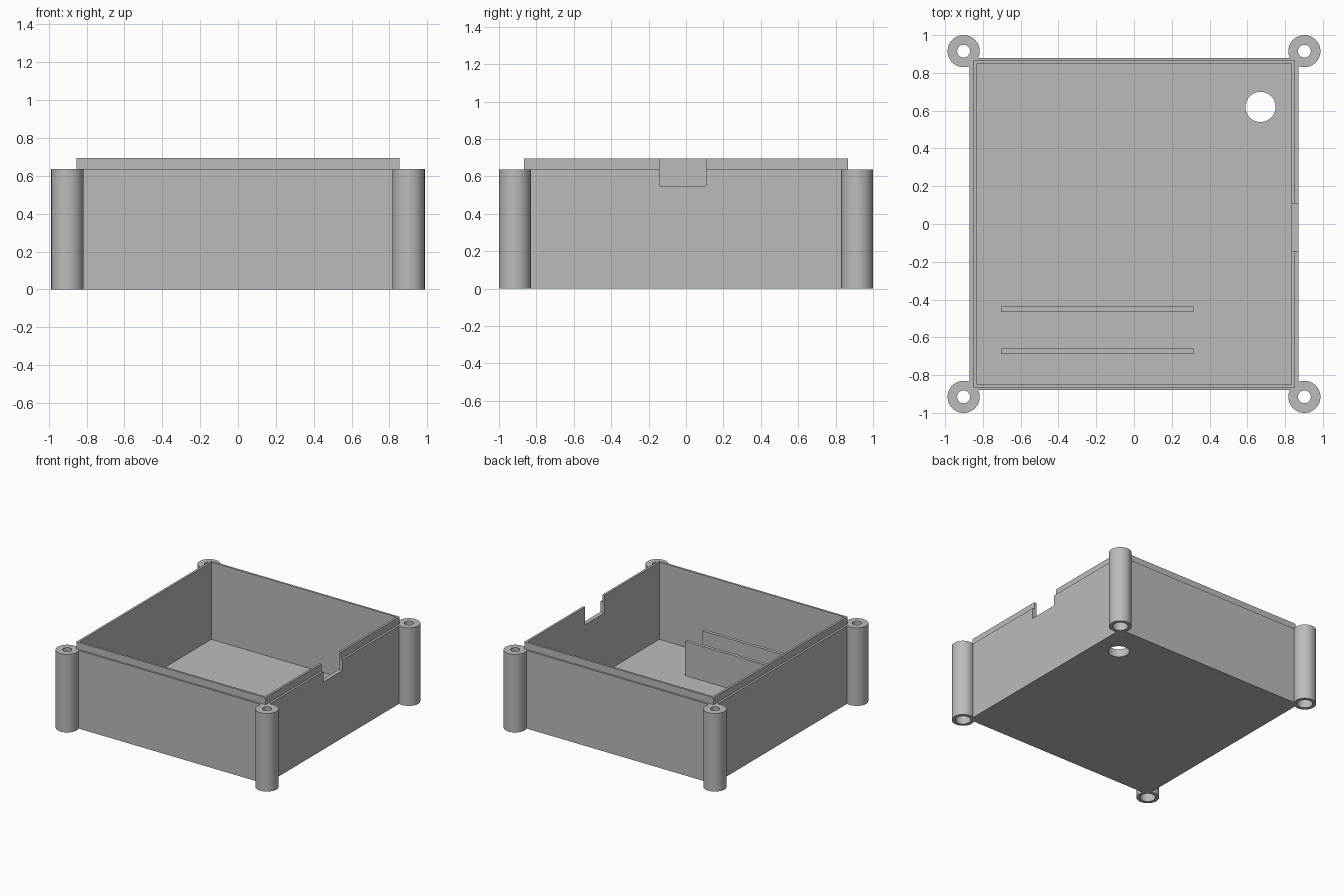
import bpy
import bmesh
from math import cos, sin, tau, radians

cube = bpy.data.objects.get("Cube")
if cube:
    bpy.data.objects.remove(cube, do_unlink=True)

grey = bpy.data.materials.new("plain grey")
grey.use_nodes = True
colour = (0.5, 0.5, 0.5, 1)
grey.diffuse_color = colour
grey.node_tree.nodes["Principled BSDF"].inputs["Base Color"].default_value = colour

WALL_TOP, LIP_TOP, FLOOR = 0.637, 0.695, 0.065
POST_X, POST_Y, POST_R = 0.902, 0.915, 0.085
BORE_R, SCREW_R, BORE_TOP = 0.058, 0.034, 0.57
corners = [(x, y) for x in (-POST_X, POST_X) for y in (-POST_Y, POST_Y)]


def finish(name, bm):
    bmesh.ops.recalc_face_normals(bm, faces=bm.faces)
    mesh = bpy.data.meshes.new(name)
    bm.to_mesh(mesh)
    bm.free()
    mesh.materials.append(grey)
    obj = bpy.data.objects.new(name, mesh)
    bpy.context.collection.objects.link(obj)
    return obj


def box(name, x0, x1, y0, y1, z0, z1):
    bm = bmesh.new()
    bmesh.ops.create_cube(bm, size=1)
    for v in bm.verts:
        v.co.x = x1 if v.co.x > 0 else x0
        v.co.y = y1 if v.co.y > 0 else y0
        v.co.z = z1 if v.co.z > 0 else z0
    return finish(name, bm)


def lathe(name, x, y, profile, sides=64):
    """Ring-shaped solid from a closed (radius, height) profile."""
    bm = bmesh.new()
    rings = [[bm.verts.new((x + r * cos(tau * i / sides), y + r * sin(tau * i / sides), z))
              for i in range(sides)] for r, z in profile]
    for a, b in zip(rings, rings[1:] + rings[:1]):
        for i in range(sides):
            j = (i + 1) % sides
            bm.faces.new((a[i], a[j], b[j], b[i]))
    return finish(name, bm)


def cylinder(name, x, y, r, z0, z1, sides=64):
    bm = bmesh.new()
    bmesh.ops.create_cone(bm, cap_ends=True, segments=sides, radius1=r, radius2=r, depth=z1 - z0)
    bmesh.ops.translate(bm, verts=bm.verts, vec=(x, y, (z0 + z1) / 2))
    return finish(name, bm)


def select(obj):
    bpy.ops.object.select_all(action='DESELECT')
    obj.select_set(True)
    bpy.context.view_layer.objects.active = obj


def combine(obj, other, operation):
    select(obj)
    mod = obj.modifiers.new(operation, 'BOOLEAN')
    mod.operation = operation
    mod.solver = 'EXACT'
    mod.object = other
    bpy.ops.object.modifier_apply(modifier=mod.name)
    bpy.data.objects.remove(other, do_unlink=True)


def smooth(obj):
    select(obj)
    bpy.ops.object.shade_smooth_by_angle(angle=radians(30))


# Open case with a stepped lip around the rim
case = box("case_body", -0.87, 0.87, -0.88, 0.88, 0, WALL_TOP)
combine(case, box("lip", -0.853, 0.853, -0.865, 0.865, 0.3, LIP_TOP), 'UNION')
combine(case, box("cavity", -0.835, 0.835, -0.848, 0.848, FLOOR, 1), 'DIFFERENCE')

# Cable notch in one side wall, round hole in the floor
combine(case, box("notch", 0.8, 1, -0.143, 0.108, 0.55, 1), 'DIFFERENCE')
combine(case, cylinder("floor_hole", 0.67, 0.62, 0.08, -0.1, 0.2), 'DIFFERENCE')

# Corner posts: wide bore from below, narrow screw hole at the top
for i, (x, y) in enumerate(corners):
    combine(case, cylinder("bore", x, y, BORE_R, -0.1, BORE_TOP), 'DIFFERENCE')
    smooth(lathe(f"corner_post_{i + 1}", x, y, [
        (BORE_R, 0), (POST_R, 0), (POST_R, WALL_TOP),
        (SCREW_R, WALL_TOP), (SCREW_R, BORE_TOP), (BORE_R, BORE_TOP)]))
smooth(case)

# Two upright ribs standing on the floor
for i, y in enumerate((-0.452, -0.674)):
    box(f"floor_rib_{i + 1}", -0.705, 0.315, y - 0.014, y + 0.014, FLOOR - 0.01, 0.345)
